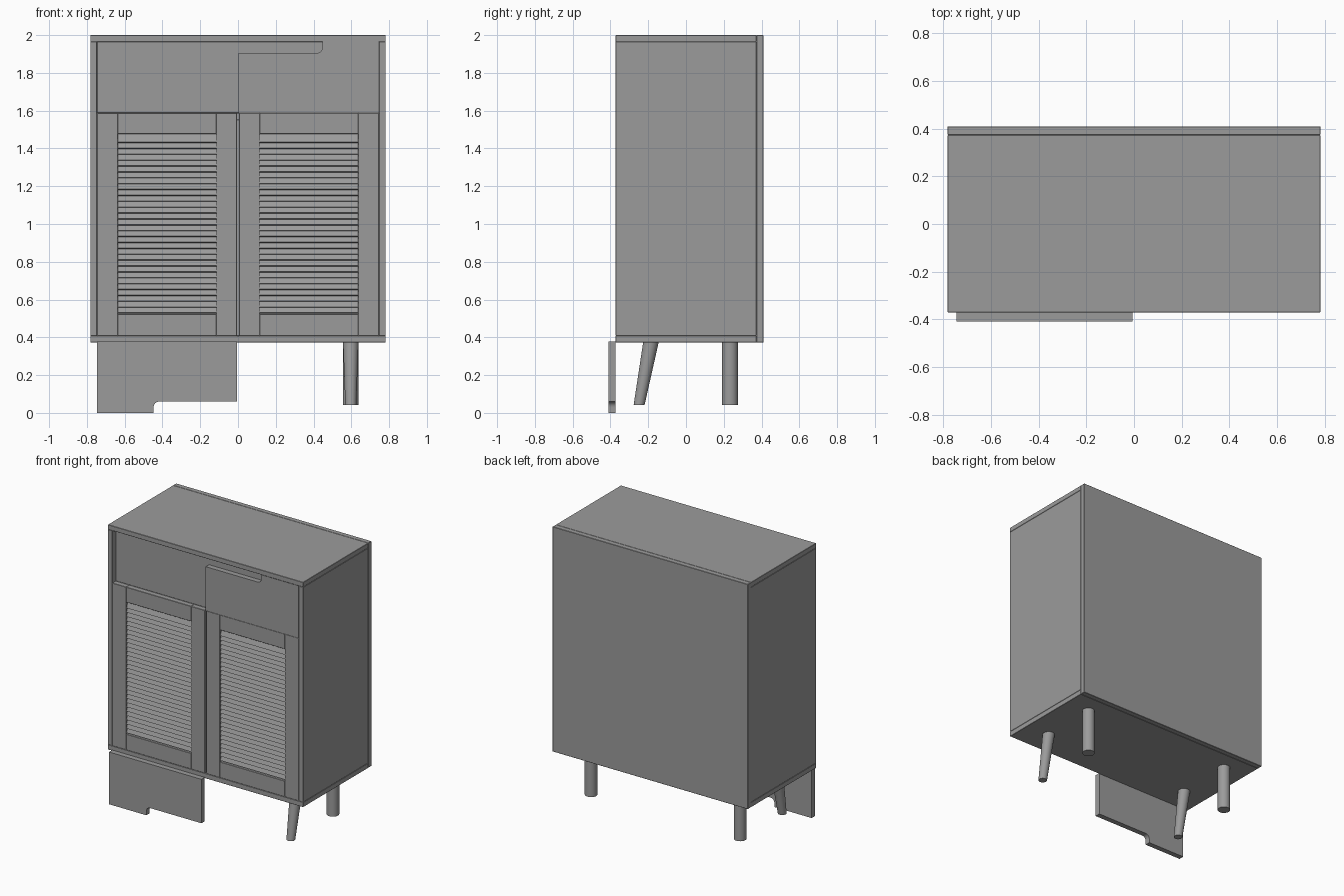
import bpy, bmesh, math
from mathutils import Matrix, Vector

if "Cube" in bpy.data.objects:
    bpy.data.objects.remove(bpy.data.objects["Cube"])

grey = bpy.data.materials.new("dark_grey")
grey.diffuse_color = (0.33, 0.33, 0.33, 1)
grey.use_nodes = True
grey.node_tree.nodes["Principled BSDF"].inputs["Base Color"].default_value = grey.diffuse_color


def finish(bm, name, bevel=0.0, smooth=False):
    if bevel:                   # fine chamfer leaves a seam where panels meet
        bmesh.ops.bevel(bm, geom=bm.edges[:], offset=bevel, segments=1, affect='EDGES')
    bmesh.ops.recalc_face_normals(bm, faces=bm.faces)
    me = bpy.data.meshes.new(name)
    bm.to_mesh(me)
    bm.free()
    me.materials.append(grey)
    ob = bpy.data.objects.new(name, me)
    bpy.context.collection.objects.link(ob)
    if smooth:
        bpy.context.view_layer.objects.active = ob
        ob.select_set(True)
        bpy.ops.object.shade_smooth_by_angle(angle=math.radians(40))
        ob.select_set(False)
    return ob


def add_box(bm, x, y, z):
    size = Vector((x[1] - x[0], y[1] - y[0], z[1] - z[0]))
    mid = Vector((sum(x) / 2, sum(y) / 2, sum(z) / 2))
    bmesh.ops.create_cube(bm, size=1, matrix=Matrix.Translation(mid) @ Matrix.Diagonal(size.to_4d()))


def box(name, x, y, z):
    bm = bmesh.new()
    add_box(bm, x, y, z)
    return finish(bm, name, BEVEL)


BEVEL = 0.002
W, IN = 0.782, 0.746            # outer and inner half widths
F, B = -0.372, 0.41             # front and back
BACK = 0.373                    # front of back panel
Z0, Z1, Z2, Z3 = 0.372, 0.408, 1.965, 2.0
SPLIT = 1.587                   # between doors and drawers
FD = F + 0.038                  # back of doors and drawer fronts

# Carcass
box("top_panel", (-W, W), (F, BACK), (Z2, Z3))
box("bottom_panel", (-W, W), (F, BACK), (Z0, Z1))
box("back_panel", (-W, W), (BACK, B), (Z0, Z3))
for s, side in ((-1, "left"), (1, "right")):
    box(side + "_side_panel", sorted((s * IN, s * W)), (F, BACK), (Z1, Z2))
box("drawer_shelf", (-IN, IN), (FD, BACK), (SPLIT - 0.035, SPLIT))
box("drawer_backing", (-IN, IN), (FD, FD + 0.03), (SPLIT, Z2))
box("centre_divider", (-0.018, 0.018), (FD, BACK), (Z1, SPLIT - 0.035))


# Louvred doors: stiles, rails and overlapping tilted slats
def door(name, xa, xb):
    bm = bmesh.new()
    st = 0.11
    for x in ((xa, xa + st), (xb - st, xb)):
        add_box(bm, x, (F, FD), (Z1, SPLIT))
    for z in ((1.477, SPLIT), (Z1, 0.523)):
        add_box(bm, (xa + st, xb - st), (F, FD), z)
    finish(bm, name + "_frame", BEVEL)
    bm = bmesh.new()
    n = 30
    for i in range(n):
        z = 0.55 + i * (1.453 - 0.55) / (n - 1)
        m = (Matrix.Translation(((xa + xb) / 2, (F + FD) / 2, z))
             @ Matrix.Rotation(math.radians(-23), 4, 'X')
             @ Matrix.Diagonal((xb - xa - 2 * st, 0.011, 0.047, 1)))
        bmesh.ops.create_cube(bm, size=1, matrix=m)
    finish(bm, name + "_slats")


door("left_door", -IN, -0.005)
door("right_door", 0.005, IN)


# Drawer fronts with rounded finger notch: one fitted, one flipped and lowered
def drawer_front(name, s, x0, y, z):
    w, h, nx, nd, r = IN, 0.378, 0.447, 0.06, 0.03
    pts = [(x0, 0), (w, 0), (w, h), (nx, h)]
    for i in range(7):
        a = math.radians(15 * i)
        pts.append((nx - r + r * math.cos(a), h - nd + r - r * math.sin(a)))
    pts.append((x0, h - nd))
    bm = bmesh.new()
    face = bm.faces.new([bm.verts.new((s * px, y, z + s * pz)) for px, pz in pts])
    ext = bmesh.ops.extrude_face_region(bm, geom=[face])
    bmesh.ops.translate(bm, vec=(0, 0.038, 0),
                        verts=[v for v in ext["geom"] if isinstance(v, bmesh.types.BMVert)])
    bmesh.ops.remove_doubles(bm, verts=bm.verts, dist=1e-5)
    finish(bm, name, smooth=True)


drawer_front("right_drawer_front", 1, 0.002, F, SPLIT)
drawer_front("loose_drawer_front", -1, 0.006, -0.41, 0.378)


# Legs: splayed tapered at the front, straight at the back
def leg(name, x, y_top, y_bot, r_top, r_bot):
    bm = bmesh.new()
    za, zb = 0.043, Z0
    bmesh.ops.create_cone(bm, cap_ends=True, segments=32, radius1=r_bot, radius2=r_top, depth=zb - za)
    for v in bm.verts:
        v.co += Vector((x, y_top if v.co.z > 0 else y_bot, (za + zb) / 2))
    finish(bm, name, smooth=True)


for s, side in ((-1, "left"), (1, "right")):
    leg(side + "_front_leg", s * 0.597, -0.186, -0.248, 0.041, 0.029)
    leg(side + "_back_leg", s * 0.597, 0.233, 0.233, 0.042, 0.042)
